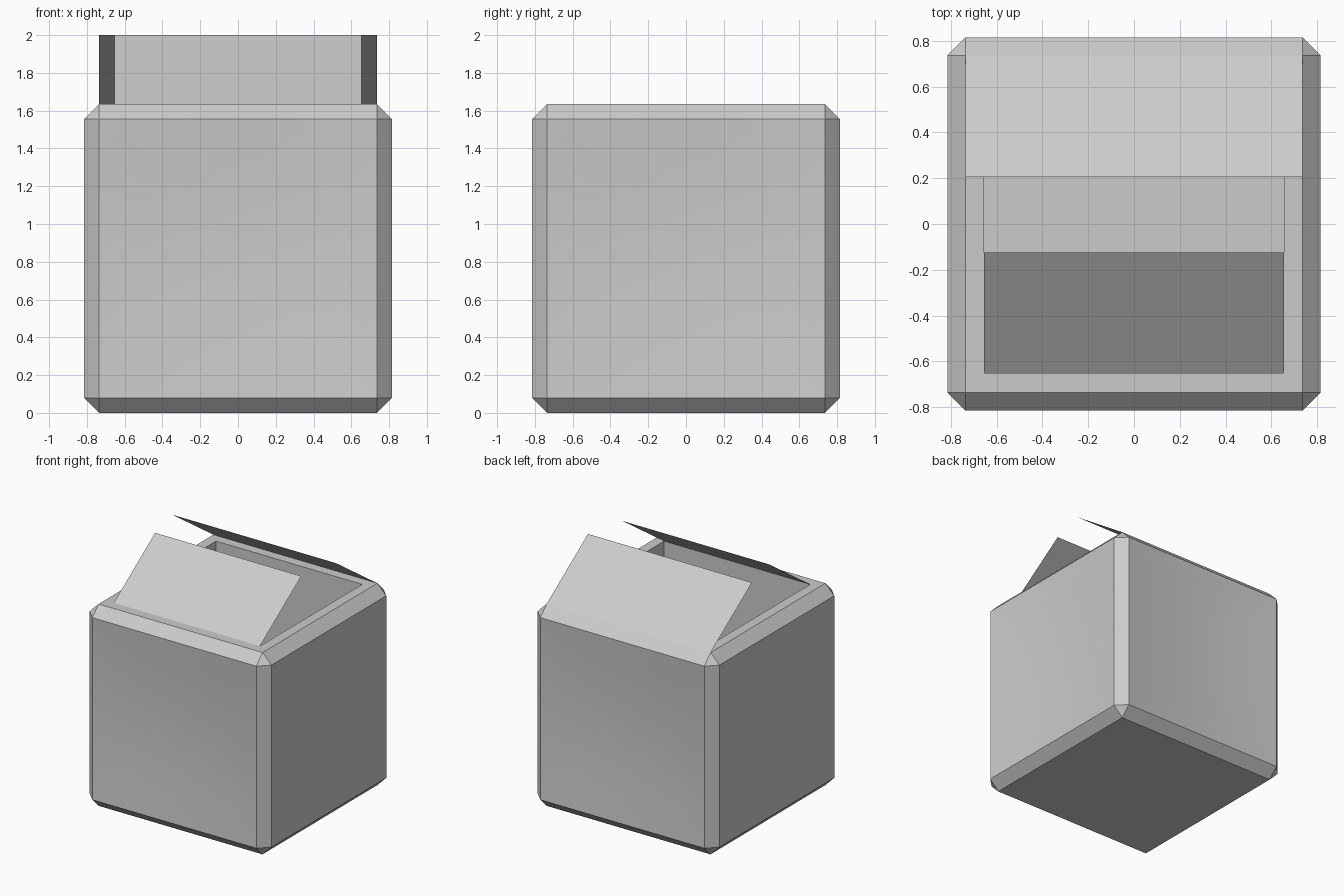
import bpy, bmesh

default = bpy.data.objects.get("Cube")
if default:
    bpy.data.objects.remove(default, do_unlink=True)

HALF, TOP, CHAMFER = 0.815, 1.635, 0.08
RIM = HALF - CHAMFER        # outer edge of the flat top
MOUTH = RIM - CHAMFER       # inner edge of the flat top
FLOOR = 0.16
FLAP_RUN, FLAP_TOP = 0.53, 2.0
DENT_RINGS = (0.027, 0.019, 0.01)

grey = bpy.data.materials.new("cardboard grey")
grey.use_nodes = True
colour = (0.6, 0.6, 0.6, 1)
grey.diffuse_color = colour
grey.node_tree.nodes["Principled BSDF"].inputs["Base Color"].default_value = colour


def add_object(name, bm):
    mesh = bpy.data.meshes.new(name)
    bm.to_mesh(mesh)
    bm.free()
    mesh.materials.append(grey)
    obj = bpy.data.objects.new(name, mesh)
    bpy.context.collection.objects.link(obj)
    return obj


# Box body: chamfered block
bm = bmesh.new()
bmesh.ops.create_cube(bm, size=1)
for v in bm.verts:
    v.co.x *= 2 * HALF
    v.co.y *= 2 * HALF
    v.co.z = (v.co.z + 0.5) * TOP
bmesh.ops.bevel(bm, geom=bm.edges[:], offset=CHAMFER, offset_type='OFFSET',
                segments=1, profile=0.5, affect='EDGES')
bm.normal_update()
lid = max(bm.faces, key=lambda f: f.calc_center_median().z)
walls = [f for f in bm.faces if max(abs(f.normal.x), abs(f.normal.y)) > 0.99]

# Opening in the top, hollowed down to the floor
bmesh.ops.inset_region(bm, faces=[lid], thickness=RIM - MOUTH, use_even_offset=True)
hole = bmesh.ops.extrude_face_region(bm, geom=[lid])
for v in hole["geom"]:
    if isinstance(v, bmesh.types.BMVert):
        v.co.z = FLOOR
if lid.is_valid:
    bmesh.ops.delete(bm, geom=[lid], context='FACES_ONLY')

# Shallow hollow pressed into each outer wall
for depth in DENT_RINGS:
    bmesh.ops.inset_individual(bm, faces=walls, thickness=0.2, depth=-depth,
                               use_even_offset=True)
bmesh.ops.recalc_face_normals(bm, faces=bm.faces[:])
for f in bm.faces:
    f.smooth = True
for e in bm.edges:
    e.smooth = e.calc_face_angle(0) < 0.5
add_object("box_body", bm)


# Flaps: thin sheets leaning inward over the opening
def add_flap(name, half_width, hinge_y, direction):
    bm = bmesh.new()
    tip_y = hinge_y + direction * FLAP_RUN
    corners = [(-half_width, hinge_y, TOP), (half_width, hinge_y, TOP),
               (half_width, tip_y, FLAP_TOP), (-half_width, tip_y, FLAP_TOP)]
    face = bm.faces.new([bm.verts.new(c) for c in corners])
    face.normal_update()
    if face.normal.z < 0:
        face.normal_flip()
    add_object(name, bm)


add_flap("front_flap", MOUTH, -MOUTH, 1)
add_flap("back_flap", RIM, RIM, -1)
